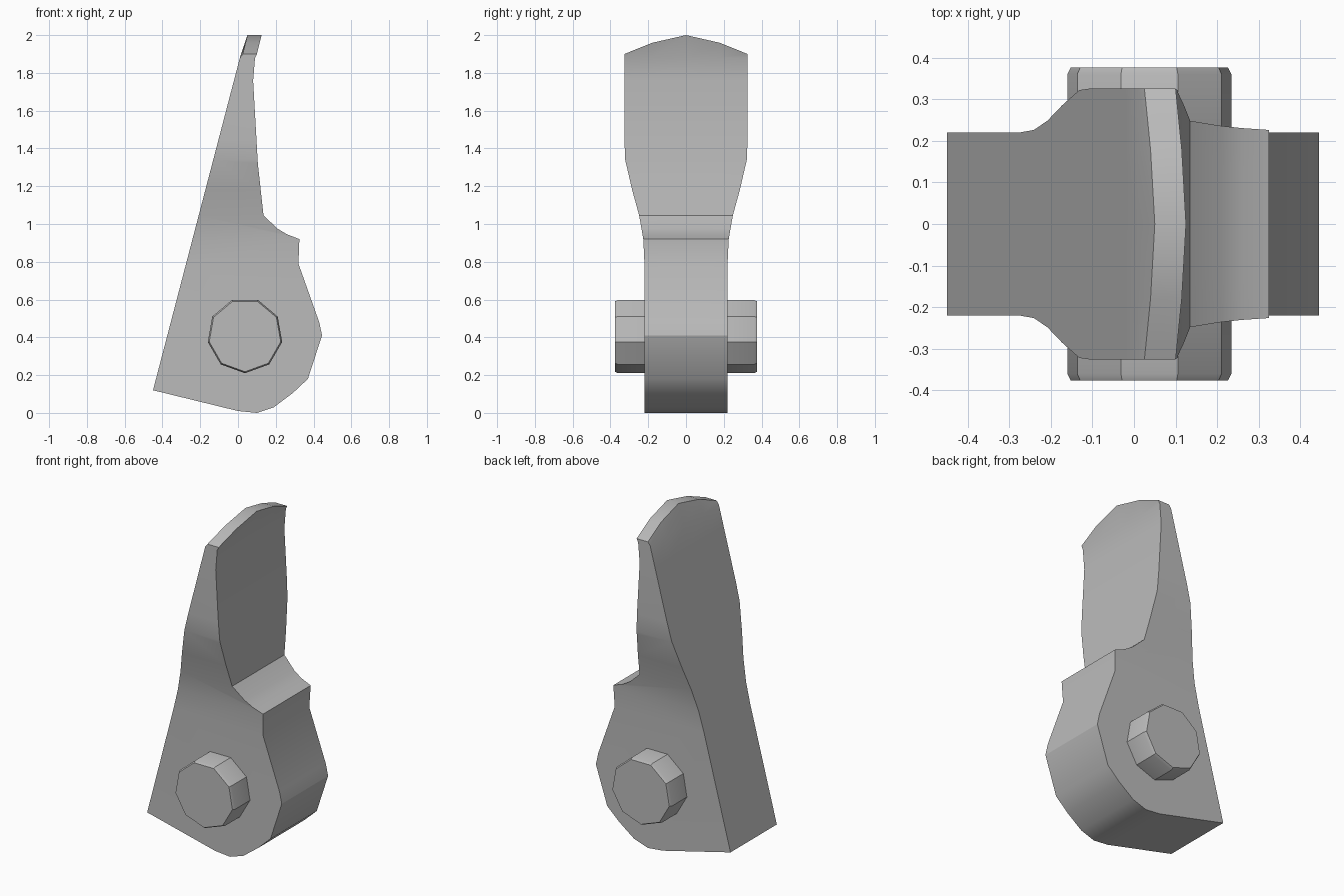
import bpy, bmesh, math
from mathutils import Vector

cube = bpy.data.objects.get("Cube")
if cube:
    bpy.data.objects.remove(cube)


def material(name, colour):
    mat = bpy.data.materials.new(name)
    mat.use_nodes = True
    mat.diffuse_color = colour
    mat.node_tree.nodes["Principled BSDF"].inputs["Base Color"].default_value = colour
    return mat


grey = material("plain grey", (0.5, 0.5, 0.5, 1))


def finish(name, bm, angle):
    bmesh.ops.recalc_face_normals(bm, faces=bm.faces)
    mesh = bpy.data.meshes.new(name)
    bm.to_mesh(mesh)
    bm.free()
    obj = bpy.data.objects.new(name, mesh)
    bpy.context.collection.objects.link(obj)
    mesh.materials.append(grey)
    bpy.ops.object.select_all(action="DESELECT")
    obj.select_set(True)
    bpy.context.view_layer.objects.active = obj
    bpy.ops.object.shade_smooth_by_angle(angle=math.radians(angle))
    return obj


# Side outline (x, z), going round from the rear heel to the tip
OUTLINE = [(-.45, .12), (0, .01), (.1, 0), (.19, .03), (.29, .105), (.37, .18),
           (.445, .41), (.43, .48), (.32, .79), (.325, .92), (.26, .945),
           (.21, .975), (.135, 1.045), (.105, 1.32), (.08, 1.76), (.09, 1.88),
           (.125, 2), (.05, 2), (.01, 1.88)]
# Half width at each height
WIDTHS = [(0, .22), (.79, .22), (.92, .226), (1.045, .248), (1.18, .285),
          (1.34, .322), (1.45, .326), (2, .326)]


def half_width(z):
    for (z0, w0), (z1, w1) in zip(WIDTHS, WIDTHS[1:]):
        if z <= z1:
            return w0 + (w1 - w0) * (z - z0) / (z1 - z0)
    return WIDTHS[-1][1]


# Tooth body: outline carried across the width, sliced, then flared
def tooth_body():
    bm = bmesh.new()
    loops = [[bm.verts.new((x, y, z)) for x, z in OUTLINE]
             for y in (-1, -.55, 0, .55, 1)]
    n = len(OUTLINE)
    for a, b in zip(loops, loops[1:]):
        for i in range(n):
            j = (i + 1) % n
            bm.faces.new((a[i], a[j], b[j], b[i]))
    bm.faces.new(loops[0])
    bm.faces.new(loops[-1])
    for level in [z for z, w in WIDTHS[1:-1]] + [1.76, 1.88]:
        bmesh.ops.bisect_plane(bm, geom=bm.verts[:] + bm.edges[:] + bm.faces[:],
                               dist=.0005, plane_co=(0, 0, level), plane_no=(0, 0, 1))
    for v in bm.verts:
        if v.co.z > 1.99:  # arched cutting tip
            v.co -= Vector((.25, 0, 1)) * .1 * abs(v.co.y) ** 1.5
        v.co.y *= half_width(min(v.co.z, 2))
    return finish("tooth_body", bm, 30)


# Faceted pin end with a five sided socket
def pin_end(name, side):
    bm = bmesh.new()

    def ring(count, radius, y, turn):
        verts = [bm.verts.new((.037 + radius * math.cos(turn + i * math.tau / count),
                               side * y,
                               .41 + radius * math.sin(turn + i * math.tau / count)))
                 for i in range(count)]
        edges = [bm.edges.new((verts[i], verts[(i + 1) % count])) for i in range(count)]
        return verts, edges

    down = -math.pi / 2
    rings = [ring(9, .2, .2, down), ring(9, .2, .36, down), ring(9, .192, .376, down),
             ring(5, .112, .376, .6), ring(5, .1, .33, .6)]
    for (va, a), (vb, b) in zip(rings, rings[1:]):
        bmesh.ops.bridge_loops(bm, edges=a + b)
    bm.faces.new(rings[0][0])
    bm.faces.new(rings[-1][0])
    return finish(name, bm, 30)


tooth_body()
pin_end("front_pin_end", -1)
pin_end("back_pin_end", 1)
